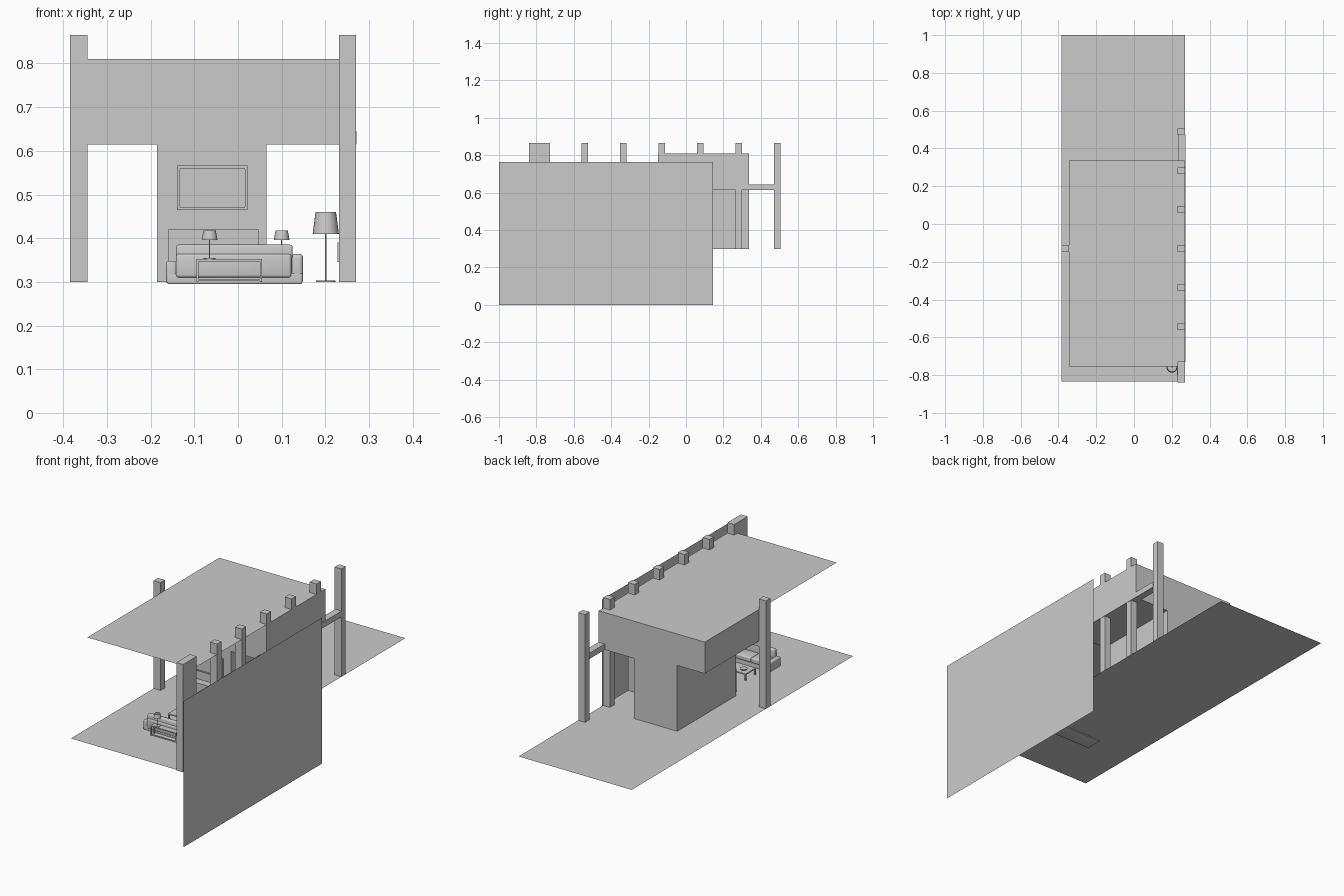
import bpy, bmesh, math

if "Cube" in bpy.data.objects:
    bpy.data.objects.remove(bpy.data.objects["Cube"])

FLOOR = 0.30


def make(name, verts, faces):
    me = bpy.data.meshes.new(name)
    me.from_pydata(verts, [], faces)
    me.update()
    ob = bpy.data.objects.new(name, me)
    bpy.context.collection.objects.link(ob)
    return ob


def box(name, x0, x1, y0, y1, z0, z1, bevel=0):
    bm = bmesh.new()
    bmesh.ops.create_cube(bm, size=1)
    for v in bm.verts:
        v.co.x = x0 if v.co.x < 0 else x1
        v.co.y = y0 if v.co.y < 0 else y1
        v.co.z = z0 if v.co.z < 0 else z1
    me = bpy.data.meshes.new(name)
    bm.to_mesh(me)
    bm.free()
    ob = bpy.data.objects.new(name, me)
    bpy.context.collection.objects.link(ob)
    if bevel:
        m = ob.modifiers.new("soft_edges", 'BEVEL')
        m.width, m.segments = bevel, 3
        for p in me.polygons:
            p.use_smooth = True
    return ob


def cone(name, x, y, z0, z1, r0, r1, caps='NGON', sides=24):
    bpy.ops.mesh.primitive_cone_add(vertices=sides, radius1=r0, radius2=r1, depth=z1 - z0,
                                    end_fill_type=caps, location=(x, y, (z0 + z1) / 2))
    ob = bpy.context.object
    ob.name = name
    bpy.ops.object.shade_smooth_by_angle()
    return ob


def lamp(name, x, y, z0, z1, r, shade_h):
    cone(name + "_base", x, y, z0, z0 + 0.003, r * 0.75, r * 0.75)
    cone(name + "_pole", x, y, z0, z1 - shade_h * 0.4, r * 0.07, r * 0.07, sides=8)
    cone(name + "_shade", x, y, z1 - shade_h, z1, r, r * 0.78, caps='NOTHING')


def legged_table(name, x0, x1, y0, y1, top, t):
    box(name + "_top", x0, x1, y0, y1, top - t, top)
    for i, x in enumerate((x0, x1 - t)):
        for j, y in enumerate((y0, y1 - t)):
            box(f"{name}_leg_{i}{j}", x, x + t, y, y + t, FLOOR, top - t)


# Thin sheets: floor, ceiling and detached side wall
make("floor", [(-.385, -.834, FLOOR), (.27, -.834, FLOOR), (.27, 1, FLOOR), (-.385, 1, FLOOR)], [(0, 1, 2, 3)])
make("ceiling", [(-.345, -.755, .81), (.27, -.755, .81), (.27, -.15, .81), (-.345, -.15, .81)], [(0, 1, 2, 3)])
make("side_wall", [(.385, -1, 0), (.385, .145, 0), (.385, .145, .765), (.385, -1, .765)], [(0, 1, 2, 3)])

# T-shaped core block
prof = [(-.345, .645), (-.185, .645), (-.185, FLOOR), (.065, FLOOR),
        (.065, .615), (.27, .615), (.27, .81), (-.345, .81)]
n = len(prof)
make("core_block", [(x, y, z) for y in (-.15, .337) for x, z in prof],
     [tuple(range(n)), tuple(range(2 * n - 1, n - 1, -1))] +
     [(i, i + n, (i + 1) % n + n, (i + 1) % n) for i in range(n)])

# Columns and beams
for i in range(6):
    y = -.542 + .206 * i
    box(f"column_{i}", .231, .27, y - .018, y + .018, FLOOR, .865)
box("front_pier", .231, .27, -.84, -.728, FLOOR, .865)
box("left_column", -.385, -.345, -.148, -.112, FLOOR, .865)
box("row_beam", .235, .2715, -.73, .472, .615, .645)
box("left_beam", -.345, -.185, -.148, -.112, .615, .645)

# Framed screen on the core block
box("screen_panel", -.134, .016, -.154, -.15, .471, .559)
for nm, a in (("bottom", (-.14, .022, .465, .471)), ("top", (-.14, .022, .559, .566)),
              ("left", (-.14, -.134, .471, .559)), ("right", (.016, .022, .471, .559))):
    box("screen_frame_" + nm, a[0], a[1], -.158, -.15, a[2], a[3])

# Wall cabinet under the screen
box("cabinet", -.16, .047, -.19, -.15, FLOOR, .42)

# Sofa
box("sofa_base", -.162, .147, -.55, -.46, .295, .32, .003)
box("sofa_back", -.142, .125, -.55, -.527, .32, .385, .006)
box("sofa_arm_left", -.165, -.14, -.55, -.46, .297, .348, .006)
box("sofa_arm_right", .122, .149, -.55, -.46, .297, .364, .008)
box("sofa_rear_cushion", -.142, .122, -.555, -.535, .31, .364, .006)
for i in range(3):
    x = -.139 + .087 * i
    box(f"seat_cushion_{i}", x, x + .086, -.527, -.458, .32, .346, .006)

# Console behind the sofa: open frame
legged_table("console", -.095, .055, -.59, -.558, .352, .005)
box("console_rail", -.09, .05, -.588, -.583, FLOOR + .002, FLOOR + .007)

# Coffee table and side table
legged_table("coffee_table", -.125, .07, -.40, -.315, .335, .006)
cone("bowl", -.09, -.35, .335, .343, .012, .018)
legged_table("side_table", .08, .122, -.44, -.40, .35, .005)

# Lamps
lamp("console_lamp", -.065, -.574, .352, .418, .018, .022)
lamp("side_lamp", .1, -.42, .35, .418, .018, .022)
lamp("floor_lamp", .201, -.757, FLOOR, .46, .03, .05)

# Small plate on the pier
box("pier_plate", .228, .231, -.80, -.77, .345, .39)
